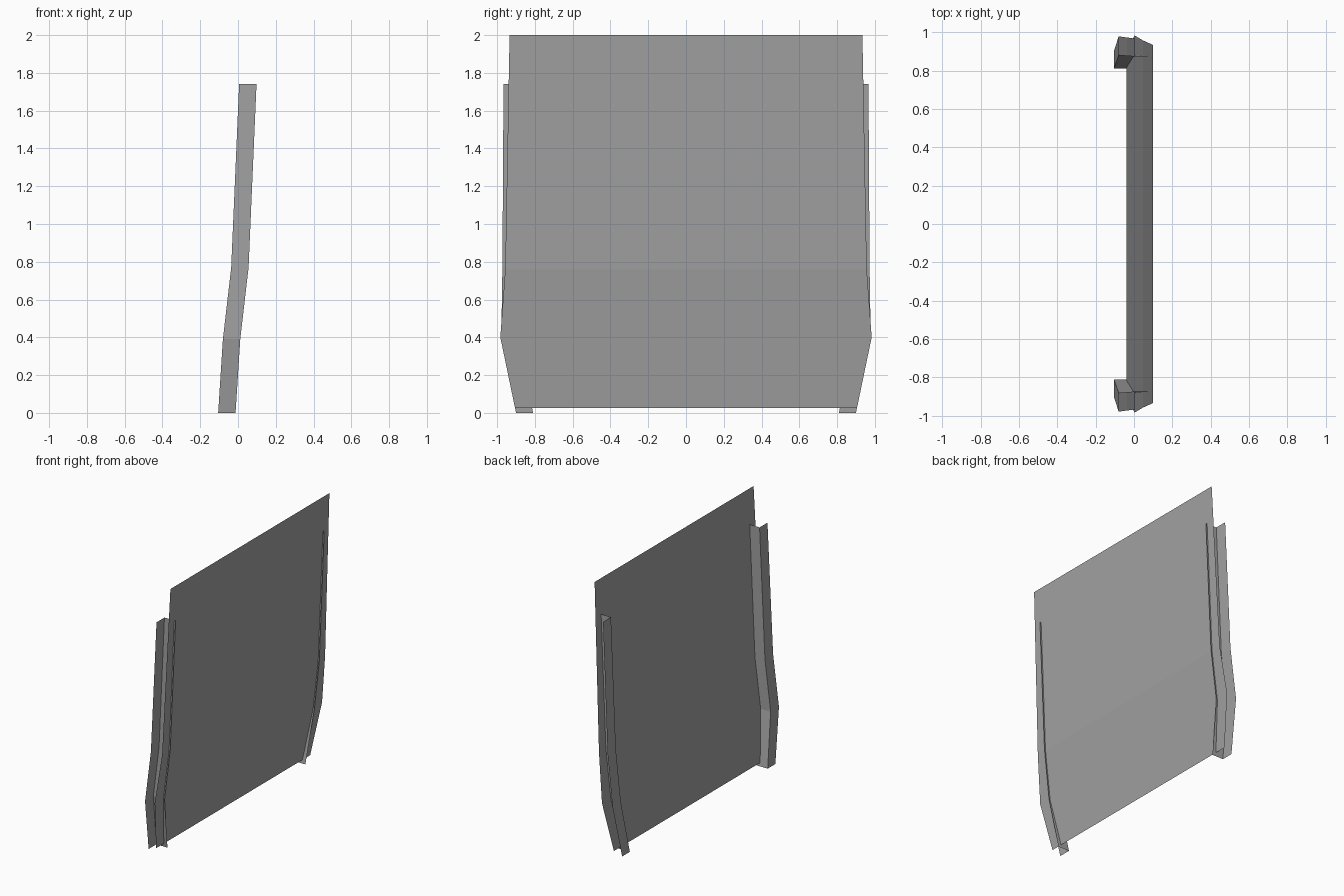
import bpy
import bmesh

cube = bpy.data.objects.get("Cube")
if cube:
    bpy.data.objects.remove(cube, do_unlink=True)

# Single plain grey
grey = bpy.data.materials.new("plain grey")
grey.use_nodes = True
colour = (0.36, 0.36, 0.36, 1)
grey.diffuse_color = colour
grey.node_tree.nodes["Principled BSDF"].inputs["Base Color"].default_value = colour


def loft(name, rows, flip=False):
    """Join successive rows of points into a thin surface with flat faces."""
    bm = bmesh.new()
    verts = [[bm.verts.new(p) for p in row] for row in rows]
    for low, high in zip(verts, verts[1:]):
        for i in range(len(low) - 1):
            face = bm.faces.new((low[i], low[i + 1], high[i + 1], high[i]))
            if flip:
                face.normal_flip()
    mesh = bpy.data.meshes.new(name)
    bm.to_mesh(mesh)
    bm.free()
    mesh.materials.append(grey)
    obj = bpy.data.objects.new(name, mesh)
    bpy.context.collection.objects.link(obj)
    return obj


# Bent sheet: x, z and half width of each row
sheet = [(-0.04, 0.025, 0.905), (0.003, 0.4, 0.983),
         (0.046, 0.76, 0.957), (0.098, 2.0, 0.934)]
loft("panel", [[(x, -w, z), (x, w, z)] for x, z, w in sheet])

# Angle-section rails: flange x, z, inner y and outer y of each station
rail = [(-0.105, 0.0, 0.81, 0.90), (-0.08, 0.39, 0.88, 0.978),
        (-0.036, 0.77, 0.876, 0.972), (0.006, 1.74, 0.873, 0.966)]
depth = 0.092
for name, side in (("rail_back", 1), ("rail_front", -1)):
    rows = [[(x + depth, side * inner, z), (x, side * inner, z), (x, side * outer, z)]
            for x, z, inner, outer in rail]
    loft(name, rows, flip=side < 0)
